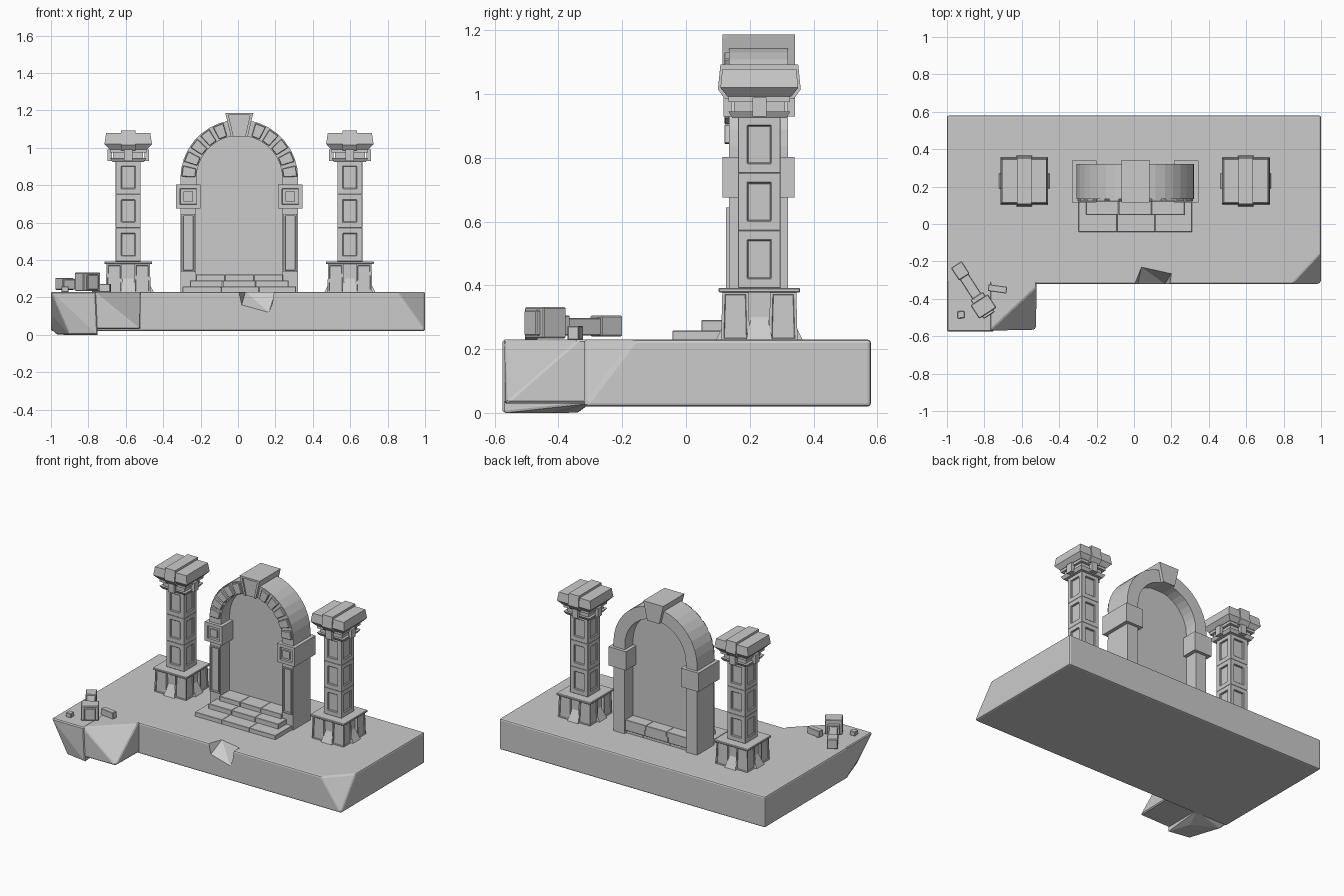
import bpy, bmesh
from math import sin, cos, pi, radians
from mathutils import Vector, Matrix

if "Cube" in bpy.data.objects:
    bpy.data.objects.remove(bpy.data.objects["Cube"])


def finish(name, bm, bevel=0, segs=1):
    bmesh.ops.recalc_face_normals(bm, faces=bm.faces)
    me = bpy.data.meshes.new(name)
    bm.to_mesh(me)
    bm.free()
    ob = bpy.data.objects.new(name, me)
    bpy.context.collection.objects.link(ob)
    if bevel:
        m = ob.modifiers.new("bevel", "BEVEL")
        m.width, m.segments = bevel, segs
    return ob


def hull_bm(pts):
    bm = bmesh.new()
    for p in pts:
        bm.verts.new(p)
    r = bmesh.ops.convex_hull(bm, input=bm.verts[:])
    bmesh.ops.dissolve_limit(bm, angle_limit=0.01, verts=bm.verts[:], edges=bm.edges[:])
    return bm


def hull(name, pts, **kw):
    return finish(name, hull_bm(pts), **kw)


def frustum(name, c, lower, upper, z0, z1, panels="", inset=0.0, depth=0.008, **kw):
    """Four-sided block; lower/upper are half sizes, panels lists sides to recess."""
    bm = bmesh.new()
    bmesh.ops.create_cube(bm, size=2)
    for v in bm.verts:
        h = upper if v.co.z > 0 else lower
        v.co = (c[0] + v.co.x * h[0], c[1] + v.co.y * h[1], z1 if v.co.z > 0 else z0)
    bm.normal_update()
    dirs = {"f": (0, -1, 0), "b": (0, 1, 0), "l": (-1, 0, 0), "r": (1, 0, 0)}
    for p in panels:
        f = [f for f in bm.faces if f.normal.dot(Vector(dirs[p])) > 0.9][0]
        bmesh.ops.inset_individual(bm, faces=[f], thickness=inset)
        r = bmesh.ops.inset_individual(bm, faces=[f], thickness=0.003, depth=-depth)
    return finish(name, bm, **kw)


def box(name, x0, x1, y0, y1, z0, z1, **kw):
    h = ((x1 - x0) / 2, (y1 - y0) / 2)
    return frustum(name, ((x0 + x1) / 2, (y0 + y1) / 2), h, h, z0, z1, **kw)


def prism(name, outline, y0, y1, **kw):
    """Extrude an xz outline from y0 to y1."""
    bm = bmesh.new()
    f = bm.faces.new([bm.verts.new((x, y0, z)) for x, z in outline])
    r = bmesh.ops.extrude_face_region(bm, geom=[f])
    bmesh.ops.translate(bm, vec=(0, y1 - y0, 0),
                        verts=[g for g in r["geom"] if isinstance(g, bmesh.types.BMVert)])
    return finish(name, bm, **kw)


# Ground slab with cut corner and a chipped notch on the front edge
slab = hull("slab", [(-1, -.32, .02), (1, -.32, .02), (1, .58, .02), (-1, .58, .02), (-1, -.32, .23),
                     (.85, -.32, .23), (1, -.16, .23), (1, .58, .23), (-1, .58, .23)], bevel=.01, segs=2)
notch = hull("notch_cutter", [(.04, -.23, .231), (.20, -.265, .231), (.02, -.32, .16), (.165, -.32, .12),
                              (.0, -.33, .232), (.19, -.33, .232), (.04, -.23, .3), (.2, -.265, .3),
                              (.0, -.4, .3), (.19, -.4, .3), (.02, -.4, .11), (.16, -.4, .07)])
notch.hide_render = True
notch.hide_viewport = True
cut = slab.modifiers.new("notch", "BOOLEAN")
cut.operation, cut.object = "DIFFERENCE", notch

# Broken rocky corner
hull("rock_outer", [(-1, -.575, .23), (-.76, -.575, .23), (-.76, -.3, .23), (-1, -.3, .23),
                    (-.9, -.55, 0), (-.75, -.575, 0), (-.8, -.42, 0), (-.97, -.34, 0),
                    (-1, -.3, .03), (-.75, -.3, .03), (-.99, -.45, .1)], bevel=.006)
hull("rock_inner", [(-.77, -.57, .23), (-.77, -.3, .23), (-.52, -.3, .23), (-.52, -.335, .23),
                    (-.64, -.45, .215), (-.525, -.565, .03), (-.77, -.57, .03), (-.77, -.3, .03),
                    (-.52, -.3, .03)], bevel=.006)

# Two matching pillars
Y = .23
for side, cx in (("left", -.587), ("right", .598)):
    def part(name, lx, ly, z0, z1, ux=None, uy=None, **kw):
        frustum(f"{side}_pillar_{name}", (cx, Y), (lx, ly), (ux or lx, uy or ly), z0, z1, **kw)
    # plinth: core, flared buttresses, panelled corner blocks, ledge
    part("plinth_core", .1, .1, .22, .38)
    part("buttress_x", .138, .042, .225, .3, .1, .026)
    part("buttress_y", .042, .138, .225, .3, .026, .1)
    for i in (-1, 1):
        for j in (-1, 1):
            frustum(f"{side}_plinth_block", (cx + i * .075, Y + j * .075), (.045, .045), (.041, .041),
                    .225, .38, panels=("r" if i > 0 else "l") + ("b" if j > 0 else "f"),
                    inset=.012, depth=.006)
    part("ledge", .128, .128, .378, .392, bevel=.003)
    # shaft blocks with recessed windows
    for k in range(3):
        z = .392 + k * .18
        part("shaft_block", .067, .067, z, z + .18, panels="fblr", inset=.042, depth=.01, bevel=.0015)
    # capital
    part("necking_lower", .085, .085, .925, .945, .097, .097)
    part("necking", .08, .08, .945, .975)
    part("necking_upper", .097, .097, .975, .992)
    part("capital_flare", .1, .1, .992, 1.02, .127, .122)
    part("capital_block", .127, .122, 1.02, 1.078, .118, .116)
    part("capital_band_flare", .038, .108, .985, 1.015, .038, .13)
    part("capital_band", .038, .13, 1.015, 1.093, .038, .122)
    for i in (-1, 1):
        box(f"{side}_capital_bracket", cx + i * .1 - .012, cx + i * .1 + .012, Y - .022, Y + .022, .93, .99)
        box(f"{side}_capital_bracket", cx - .022, cx + .022, Y + i * .1 - .012, Y + i * .1 + .012, .93, .99)

# Gateway: legs and imposts
AX, AZ, R0, R1 = .007, .835, .23, .315
for i in (-1, 1):
    cx = AX + i * .2725
    box("gate_leg", cx - .041, cx + .041, .135, .32, .225, .69)
    box("leg_panel", cx - .036, cx + .036, .125, .14, .335, .645, panels="f", inset=.012, depth=.01)
    box("impost", cx - .066, cx + .066, .115, .34, .675, .803, panels="f", inset=.03, depth=.012)
    box("impost_boss", cx - .026, cx + .026, .117, .14, .713, .765)


def arc(r, a0, a1, n):
    return [(AX + r * cos(a0 + (a1 - a0) * k / n), AZ + r * sin(a0 + (a1 - a0) * k / n))
            for k in range(n + 1)]


# Arch ring, raised stones and keystone
prism("arch_ring", [(AX + R1, .8)] + arc(R1, 0, pi, 18) + [(AX - R1, .8), (AX - R0, .8)]
      + arc(R0, pi, 0, 18) + [(AX + R0, .8)], .135, .32)
for k in range(5):
    a = radians(2 + k * 15.2)
    b = a + radians(11)
    for m in (0, 1):
        a0, a1 = (pi - b, pi - a) if m else (a, b)
        prism("arch_stone", arc(R1 - .006, a0, a1, 1) + arc(R0 + .006, a1, a0, 1), .12, .15, bevel=.003)
prism("keystone", [(AX - .045, 1.06), (AX + .045, 1.06), (AX + .075, 1.187), (AX - .075, 1.187)], .125, .342)
for s in (-1, 1):
    prism("keystone_side_trim", [(AX + s * .031, 1.06), (AX + s * .045, 1.06),
                                 (AX + s * .075, 1.187), (AX + s * .06, 1.187)], .115, .13)
prism("keystone_top_trim", [(AX - .073, 1.175), (AX + .073, 1.175), (AX + .075, 1.187), (AX - .075, 1.187)],
      .115, .13)

# Thin pane filling the opening
prism("pane", [(AX + R0 + .004, .29)] + arc(R0 + .004, 0, pi, 18) + [(AX - R0 - .004, .29)], .229, .231)

# Steps made of three tiles each
for x0, a, b, x1, y0, y1, z0, z1 in ((-.296, -.092, .113, .311, -.042, .3, .22, .258),
                                     (-.256, -.082, .094, .27, .048, .31, .25, .291),
                                     (-.225, -.07, .085, .24, .122, .31, .285, .322)):
    for u, v in ((x0, a), (a, b), (b, x1)):
        box("step_tile", u + .0005, v - .0005, y0, y1, z0, z1, bevel=.002)

# Fallen broken pillar, built along x then turned
turn = Matrix.Translation((-.945, -.225, .272)) @ Matrix.Rotation(radians(-57), 4, "Z")
for name, x0, x1, w, z0, z1 in (("fallen_tip", -.01, .07, .034, -.032, .033),
                                ("fallen_shaft", .06, .2, .028, -.03, .026),
                                ("fallen_collar", .19, .225, .04, -.03, .034),
                                ("fallen_capital", .215, .3, .055, -.038, .06),
                                ("fallen_capital_band", .29, .315, .035, -.03, .05)):
    ob = box(name, x0, x1, -w, w, z0, z1, bevel=.004)
    ob.data.transform(turn)

# Loose rubble
for name, loc, sx, sy, sz, ang in (("rubble_slab", (-.73, -.347, .228), .05, .018, .045, -8),
                                   ("rubble_chip", (-.925, -.485, .228), .019, .019, .03, 3)):
    ob = box(name, -sx, sx, -sy, sy, 0, sz, bevel=.003)
    ob.data.transform(Matrix.Translation(loc) @ Matrix.Rotation(radians(ang), 4, "Z"))
